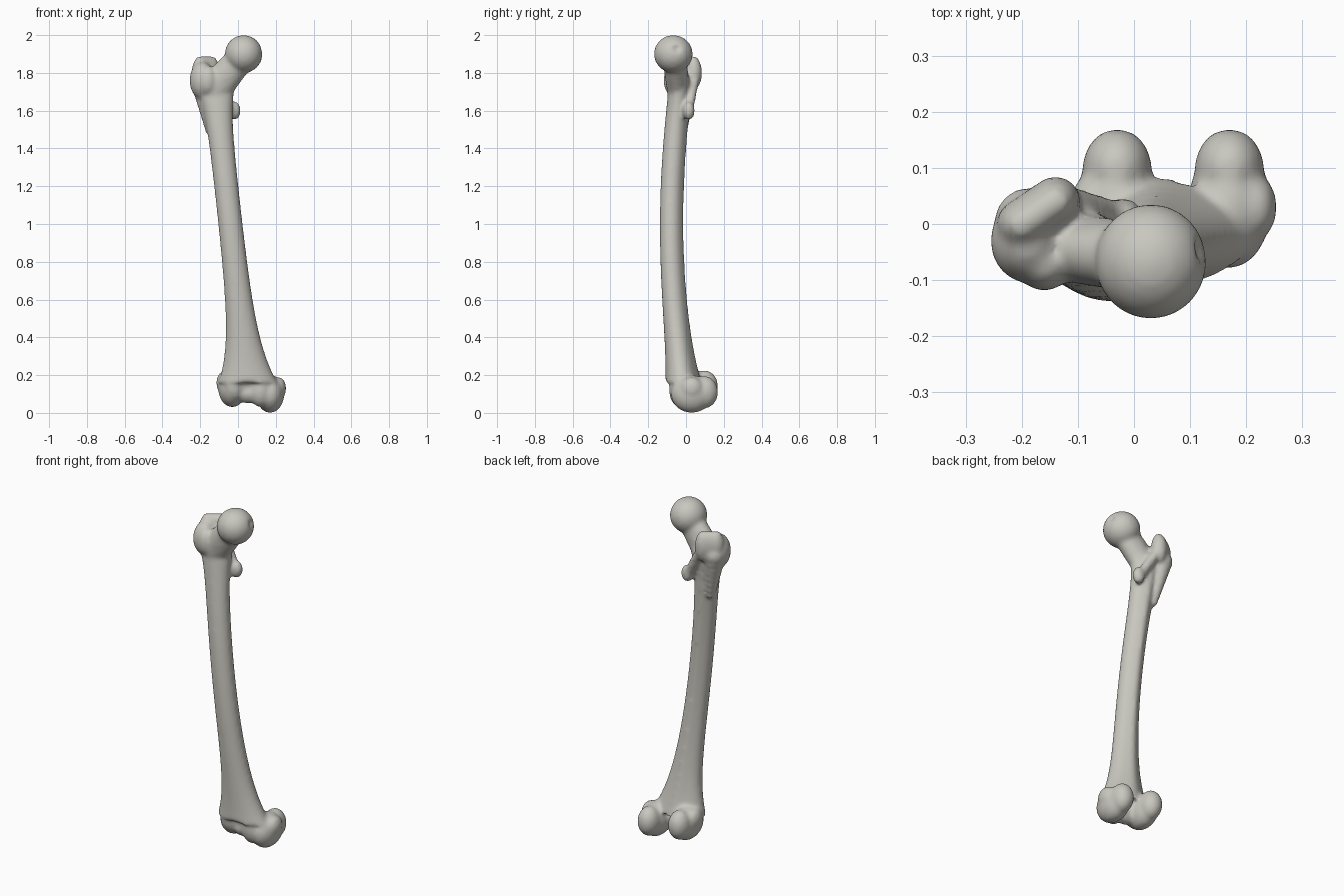
import bpy, bmesh
from math import cos, sin, pi, exp
from mathutils import Vector

cube = bpy.data.objects.get("Cube")
if cube:
    bpy.data.objects.remove(cube, do_unlink=True)

bm = bmesh.new()


def build_skin(surface, levels, sides):
    """Closed skin over surface(fraction, angle), from bottom to top."""
    rings = []
    for level in range(levels):
        fraction = level / (levels - 1)
        rings.append([bm.verts.new(surface(fraction, 2 * pi * side / sides))
                      for side in range(sides)])
    for lower, upper in zip(rings, rings[1:]):
        for side in range(sides):
            following = (side + 1) % sides
            bm.faces.new((lower[side], lower[following], upper[following], upper[side]))
    bm.faces.new(list(reversed(rings[0])))
    bm.faces.new(rings[-1])


def blob(centre, radii):
    """Ellipsoid aligned with the axes."""
    def surface(fraction, angle):
        tilt = 0.05 + (pi - 0.1) * fraction
        return Vector((centre[0] + radii[0] * sin(tilt) * cos(angle),
                       centre[1] + radii[1] * sin(tilt) * sin(angle),
                       centre[2] - radii[2] * cos(tilt)))
    build_skin(surface, levels=16, sides=24)


def chain(start, end, start_radii, end_radii, count=7):
    """Row of overlapping ellipsoids that blends from one size to another."""
    for step in range(count + 1):
        blob(Vector(start).lerp(Vector(end), step / count),
             Vector(start_radii).lerp(Vector(end_radii), step / count))


def shaft_surface(fraction, angle):
    """Leaning, forward-bowed shaft, flared at both ends, with a ridge behind."""
    z = 0.16 + 1.59 * fraction
    lower_flare = exp(-5 * z)
    upper_flare = exp(8 * (z - 1.75))
    half_width = 0.063 + 0.21 * lower_flare + 0.05 * upper_flare
    half_depth = 0.058 + 0.07 * lower_flare
    ridge = 1 + 0.15 * max(0, sin(angle)) ** 16
    return Vector((0.07 - 0.11 * z + half_width * cos(angle),
                   -0.08 * sin(pi * z / 2) + half_depth * ridge * sin(angle),
                   z))


def build_condyle(x, z, outward):
    """Rounded knee knuckle: sole, rear knob, side bump and front lip."""
    blob((x, 0.03, z), (0.075, 0.11, 0.1))
    blob((x, 0.1, z + 0.01), (0.062, 0.07, 0.085))
    blob((x + outward * 0.045, 0.03, z + 0.03), (0.04, 0.06, 0.06))
    blob((x * 0.7, -0.03, z + 0.02), (0.06, 0.06, 0.09))


build_skin(shaft_surface, levels=60, sides=40)

# Knee end: two condyles and the bridge between them
build_condyle(0.17, 0.1, 1)
build_condyle(-0.03, 0.13, -1)
blob((0.05, -0.02, 0.13), (0.08, 0.055, 0.08))

# Hip end: ball head and slanting neck
ball_centre = Vector((0.03, -0.067, 1.9))
blob(ball_centre, (0.1, 0.103, 0.1))
chain((-0.12, -0.04, 1.72), (0, -0.06, 1.86), (0.09, 0.062, 0.09), (0.076, 0.063, 0.076))

# Greater trochanter: outer mass, front corner, rear crest and lower taper
blob((-0.19, -0.03, 1.76), (0.066, 0.075, 0.1))
blob((-0.16, -0.07, 1.76), (0.05, 0.05, 0.08))
crest_radii = (0.045, 0.045, 0.09)
chain((-0.2, 0, 1.8), (-0.14, 0.04, 1.8), crest_radii, crest_radii, count=3)
chain((-0.15, -0.02, 1.5), (-0.19, 0, 1.75), (0.025, 0.03, 0.03), (0.06, 0.065, 0.06))

# Lesser trochanter and the crest that joins both trochanters
blob((-0.02, 0.015, 1.6), (0.035, 0.032, 0.05))
ridge_radii = (0.027, 0.025, 0.027)
chain((-0.12, 0.045, 1.76), (-0.025, 0.015, 1.6), ridge_radii, ridge_radii)

# Fuse all parts into one softened skin
parts = bpy.data.meshes.new("thigh_bone_parts")
bm.to_mesh(parts)
bm.free()
bone = bpy.data.objects.new("thigh_bone", parts)
bpy.context.collection.objects.link(bone)
fuse = bone.modifiers.new("Fuse", 'REMESH')
fuse.mode = 'VOXEL'
fuse.voxel_size = 0.01
soften = bone.modifiers.new("Soften", 'SMOOTH')
soften.factor = 0.5
soften.iterations = 8
depsgraph = bpy.context.evaluated_depsgraph_get()
skin = bpy.data.meshes.new_from_object(bone.evaluated_get(depsgraph))
bone.modifiers.clear()
bone.data = skin


def dent(centre, push, reach):
    """Press a soft hollow into the skin."""
    middle, shift = Vector(centre), Vector(push)
    for vertex in skin.vertices:
        distance = (vertex.co - middle).length / reach
        if distance < 3:
            vertex.co += shift * exp(-distance ** 2)


# Pit in the ball, hollow behind the neck, groove between the front lips
dent(ball_centre + Vector((0.095, 0.02, 0.03)), (-0.013, 0, 0), 0.02)
dent((-0.1, 0.02, 1.82), (0, 0, -0.02), 0.03)
dent((0.05, -0.08, 0.13), (0, 0.01, 0), 0.03)

# One bone colour with smooth shading
bone_colour = (0.58, 0.57, 0.52, 1)
material = bpy.data.materials.new("pale bone")
material.use_nodes = True
material.diffuse_color = bone_colour
shader = material.node_tree.nodes["Principled BSDF"]
shader.inputs["Base Color"].default_value = bone_colour
skin.materials.clear()
skin.materials.append(material)
skin.shade_smooth()
